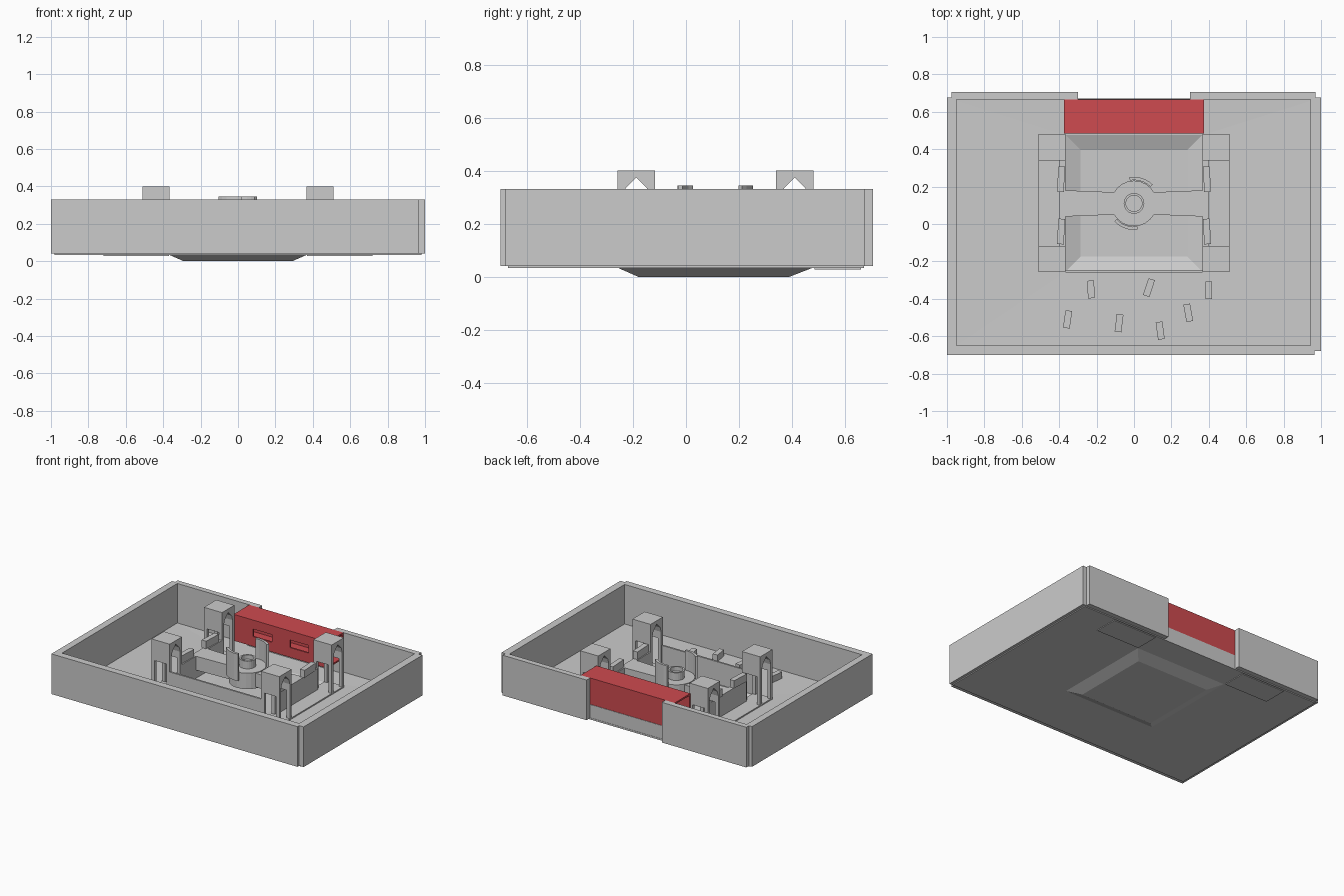
import bpy, bmesh
from math import cos, sin, radians
from mathutils import Matrix

if "Cube" in bpy.data.objects:
    bpy.data.objects.remove(bpy.data.objects["Cube"])


def make(name, bm):
    bmesh.ops.recalc_face_normals(bm, faces=bm.faces)
    me = bpy.data.meshes.new(name)
    bm.to_mesh(me)
    bm.free()
    ob = bpy.data.objects.new(name, me)
    bpy.context.collection.objects.link(ob)
    return ob


def box(name, x0, x1, y0, y1, z0, z1, turn=0):
    bm = bmesh.new()
    bmesh.ops.create_cube(bm, size=1)
    bmesh.ops.scale(bm, vec=(x1 - x0, y1 - y0, z1 - z0), verts=bm.verts)
    bmesh.ops.rotate(bm, matrix=Matrix.Rotation(radians(turn), 3, 'Z'), verts=bm.verts)
    bmesh.ops.translate(bm, vec=((x0 + x1) / 2, (y0 + y1) / 2, (z0 + z1) / 2), verts=bm.verts)
    return make(name, bm)


def prism(name, pts, depth):
    """Extrude a closed 3D outline along the depth vector."""
    bm = bmesh.new()
    f = bm.faces.new([bm.verts.new(p) for p in pts])
    ext = bmesh.ops.extrude_face_region(bm, geom=[f], use_keep_orig=True)
    vs = [v for v in ext['geom'] if isinstance(v, bmesh.types.BMVert)]
    bmesh.ops.translate(bm, vec=depth, verts=vs)
    return make(name, bm)


def cut(ob, cutter):
    m = ob.modifiers.new("opening", 'BOOLEAN')
    m.object, m.operation, m.solver = cutter, 'DIFFERENCE', 'EXACT'
    cutter.hide_render = True
    cutter.hide_set(True)


# Floor with sunken pit: one shell of stacked rectangles (x half, y0, y1, z)
bm = bmesh.new()
rings = []
for hx, y0, y1, z in ((.285, -.175, .395, .008), (.365, -.255, .475, .04),
                      (.98, -.67, .67, .045), (.98, -.67, .67, .033),
                      (.365, -.255, .475, .033), (.29, -.18, .39, 0)):
    rings.append([bm.verts.new(p) for p in
                  ((-hx, y0, z), (hx, y0, z), (hx, y1, z), (-hx, y1, z))])
for a, b in zip(rings, rings[1:]):
    for i in range(4):
        j = (i + 1) % 4
        bm.faces.new((a[i], a[j], b[j], b[i]))
bm.faces.new(rings[0])
bm.faces.new(rings[-1])
make("floor_with_pit", bm)

# Outer walls, with the gateway gap at the back
box("left_wall", -1, -.95, -.69, .675, .04, .33)
box("right_wall", .945, 1, -.68, .675, .04, .33)
box("front_wall", -1, .965, -.70, -.65, .04, .33)
box("back_wall_left", -.975, -.3, .665, .705, .04, .33)
box("back_wall_right", .3, .97, .665, .705, .04, .33)
box("back_sill", -.375, .375, .645, .668, .04, .14)

# Red gatehouse: open-ended tube with two slots facing the pit
red = bpy.data.materials.new("red")
red.diffuse_color = (.62, .07, .08, 1)
red.use_nodes = True
red.node_tree.nodes["Principled BSDF"].inputs["Base Color"].default_value = red.diffuse_color
y0, y1, z0, z1, t = .485, .665, .14, .33, .012
gate = box("red_gatehouse", -.375, .375, y0, y1, z0, z1)
gate.data.materials.append(red)
cut(gate, box("gatehouse_hollow", -.5, .5, y0 + t, y1 - t, z0 + t, z1 - t))
for x in (-.145, .15):
    cut(gate, box("slot_cutter", x - .075, x + .075, y0 - .03, y0 + .03, .21, .265))

for s in (-1, 1):
    # Low inner walls and floor trim beside the pit
    xa, xb = sorted((s * .365, s * .40))
    box("pit_side_wall", xa, xb, -.12, .34, .04, .20)
    xo, xi = sorted((s * .365, s * .51))
    box("pit_side_trim", xo, xi, -.255, .48, .04, .05)
    box("under_floor_strip", min(s * .37, s * .72), max(s * .37, s * .72), .485, .66, .028, .036)
    for y in (-.04, .24):
        box("ledge_block", s * .39 - .018, s * .39 + .018, y - .068, y + .068, .20, .255, s * 3)

    # Corner turrets: head block over two arched side plates
    for y in (-.1875, .41):
        tower = box("turret", xo, xi, y - .07, y + .07, .04, .40)
        cut(tower, box("turret_gap", xo + .025, xi - .025, y - .2, y + .2, 0, .25))
        arch = [(xo - .05, y + dy, z) for dy, z in
                ((-.05, .02), (.05, .02), (.05, .30), (.04, .335), (0, .375), (-.04, .335), (-.05, .30))]
        cut(tower, prism("arch_cutter", arch, (.25, 0, 0)))
box("pit_front_wall", -.365, .365, -.258, -.245, .04, .20)

# Bridge across the pit, wider at its ends
C = .11
half = ((-.365, .07), (-.11, .06), (.11, .06), (.365, .07))
outline = [(x, C - w, .10) for x, w in half] + [(x, C + w, .10) for x, w in reversed(half)]
prism("bridge", outline, (0, 0, .10))


def disc(r, n=24):
    return [(r * cos(radians(360 * i / n)), C + r * sin(radians(360 * i / n))) for i in range(n)]


prism("bridge_hub", [(x, y, .09) for x, y in disc(.122)], (0, 0, .115))
ring = prism("hub_ring", [(x, y, .20) for x, y in disc(.055)], (0, 0, .06))
cut(ring, prism("ring_cutter", [(x, y, .23) for x, y in disc(.043)], (0, 0, .1)))

# Curved shields standing at the hub edge
for a0, a1 in ((45, 100), (222, 278)):
    angs = [radians(a0 + (a1 - a0) * i / 5) for i in range(6)]
    pts = [(r * cos(a), C + r * sin(a), .15) for r, seq in ((.125, angs), (.142, angs[::-1])) for a in seq]
    prism("hub_shield", pts, (0, 0, .195))

# Loose blocks scattered on the front floor
for x, y, a in ((-.23, -.35, 2), (.08, -.34, -18), (.40, -.355, 0), (-.355, -.51, -8),
                (-.08, -.53, -7), (.14, -.57, 8), (.29, -.475, 10)):
    box("floor_block", x - .018, x + .018, y - .047, y + .047, .04, .09, a)
